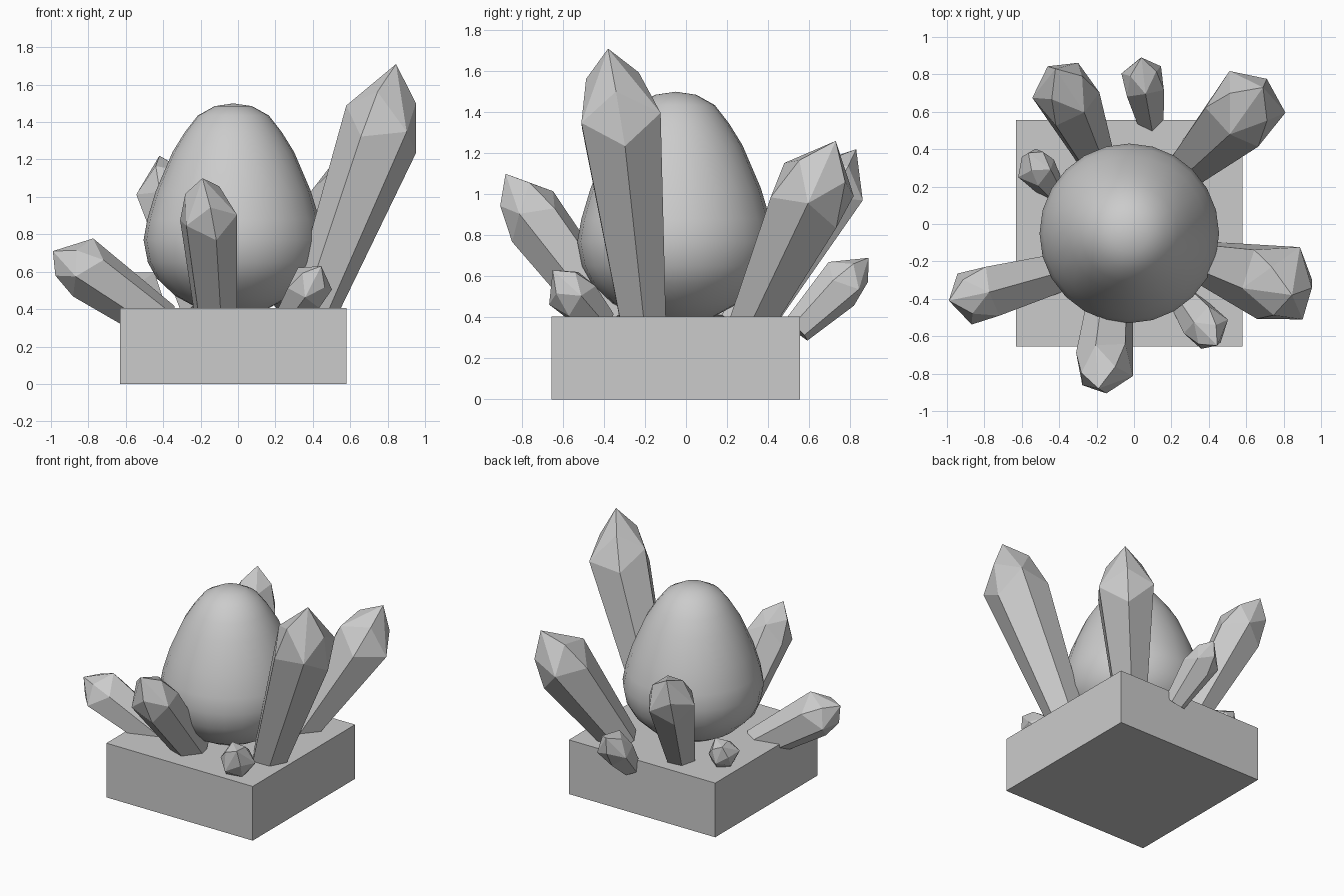
import bpy, bmesh
from math import sin, cos, pi, radians
from mathutils import Vector

if "Cube" in bpy.data.objects:
    bpy.data.objects.remove(bpy.data.objects["Cube"], do_unlink=True)

stone = bpy.data.materials.new("stone_grey")
stone.use_nodes = True
GREY = (0.6, 0.6, 0.6, 1)
stone.diffuse_color = GREY
stone.node_tree.nodes["Principled BSDF"].inputs["Base Color"].default_value = GREY


def finish(name, bm):
    bmesh.ops.recalc_face_normals(bm, faces=bm.faces[:])
    mesh = bpy.data.meshes.new(name)
    bm.to_mesh(mesh)
    bm.free()
    mesh.materials.append(stone)
    obj = bpy.data.objects.new(name, mesh)
    bpy.context.collection.objects.link(obj)
    return obj


def crystal(name, base, neck, tip, r_base, r_neck, turn=0):
    """Six-sided shaft that widens to a zigzag shoulder, then a cut point."""
    base, neck, tip = Vector(base), Vector(neck), Vector(tip)
    axis = neck - base
    length = axis.length
    axis.normalize()
    side = axis.cross(Vector((0, 0, 1))).normalized()
    up = side.cross(axis)

    def spoke(i):
        a = radians(turn) + i * pi / 3
        return side * cos(a) + up * sin(a)

    bm = bmesh.new()
    for i in range(6):
        rise = r_neck * (0.25 if i % 2 else -0.25)
        radius = r_neck + (r_neck - r_base) * rise / length
        bm.verts.new(base + spoke(i) * r_base)
        bm.verts.new(neck + axis * rise + spoke(i) * radius)
    # Bevelled facets around the point
    for i in (0, 2, 4):
        bm.verts.new(neck.lerp(tip, 0.55) + spoke(i) * r_neck * 0.68)
    bm.verts.new(tip)
    hull = bmesh.ops.convex_hull(bm, input=bm.verts[:])
    loose = [v for v in bm.verts if not v.link_faces]
    bmesh.ops.delete(bm, geom=loose, context='VERTS')
    bmesh.ops.dissolve_limit(bm, angle_limit=radians(4),
                             verts=bm.verts[:], edges=bm.edges[:])
    return finish(name, bm)


# Square plinth
bm = bmesh.new()
bmesh.ops.create_cube(bm, size=1)
for v in bm.verts:
    v.co = Vector((v.co.x * 1.21 - 0.025, v.co.y * 1.21 - 0.05, (v.co.z + 0.5) * 0.405))
finish("plinth", bm)

# Egg, turned from a half profile
profile = [(0, 1.5), (0.1, 1.485), (0.19, 1.435), (0.26, 1.345), (0.325, 1.24),
           (0.415, 1.03), (0.46, 0.88), (0.48, 0.77), (0.457, 0.65),
           (0.41, 0.565), (0.31, 0.47), (0.18, 0.4), (0, 0.37)]
bm = bmesh.new()
pts = [bm.verts.new((r - 0.025, -0.05, z)) for r, z in profile]
edges = [bm.edges.new(pair) for pair in zip(pts, pts[1:])]
bmesh.ops.spin(bm, geom=pts + edges, cent=(-0.025, -0.05, 0), axis=(0, 0, 1),
               angle=2 * pi, steps=24)
bmesh.ops.remove_doubles(bm, verts=bm.verts[:], dist=0.001)
for f in bm.faces:
    f.smooth = True
finish("egg", bm)

# Crystals leaning outward around the egg
crystal("tall_crystal", (0.40, -0.21, 0.38), (0.77, -0.32, 1.36), (0.845, -0.38, 1.71), 0.125, 0.22, 10)
crystal("back_left_crystal", (0.30, 0.32, 0.38), (0.59, 0.61, 0.99), (0.69, 0.73, 1.26), 0.12, 0.21, 20)
crystal("back_right_crystal", (-0.2, 0.34, 0.38), (-0.36, 0.69, 1.0), (-0.42, 0.83, 1.22), 0.1, 0.175, 15)
crystal("back_small_crystal", (0.09, 0.54, 0.34), (0.05, 0.76, 0.56), (0.04, 0.89, 0.69), 0.075, 0.12, 30)
crystal("right_small_crystal", (-0.44, 0.19, 0.37), (-0.52, 0.3, 0.51), (-0.565, 0.38, 0.59), 0.07, 0.105)
crystal("right_crystal", (-0.4, -0.26, 0.32), (-0.83, -0.38, 0.62), (-0.99, -0.41, 0.71), 0.115, 0.16, 30)
crystal("front_crystal", (-0.12, -0.36, 0.38), (-0.16, -0.75, 0.89), (-0.19, -0.88, 1.1), 0.12, 0.16, 10)
crystal("front_small_crystal", (0.28, -0.42, 0.37), (0.38, -0.55, 0.51), (0.445, -0.65, 0.63), 0.085, 0.12, 15)
